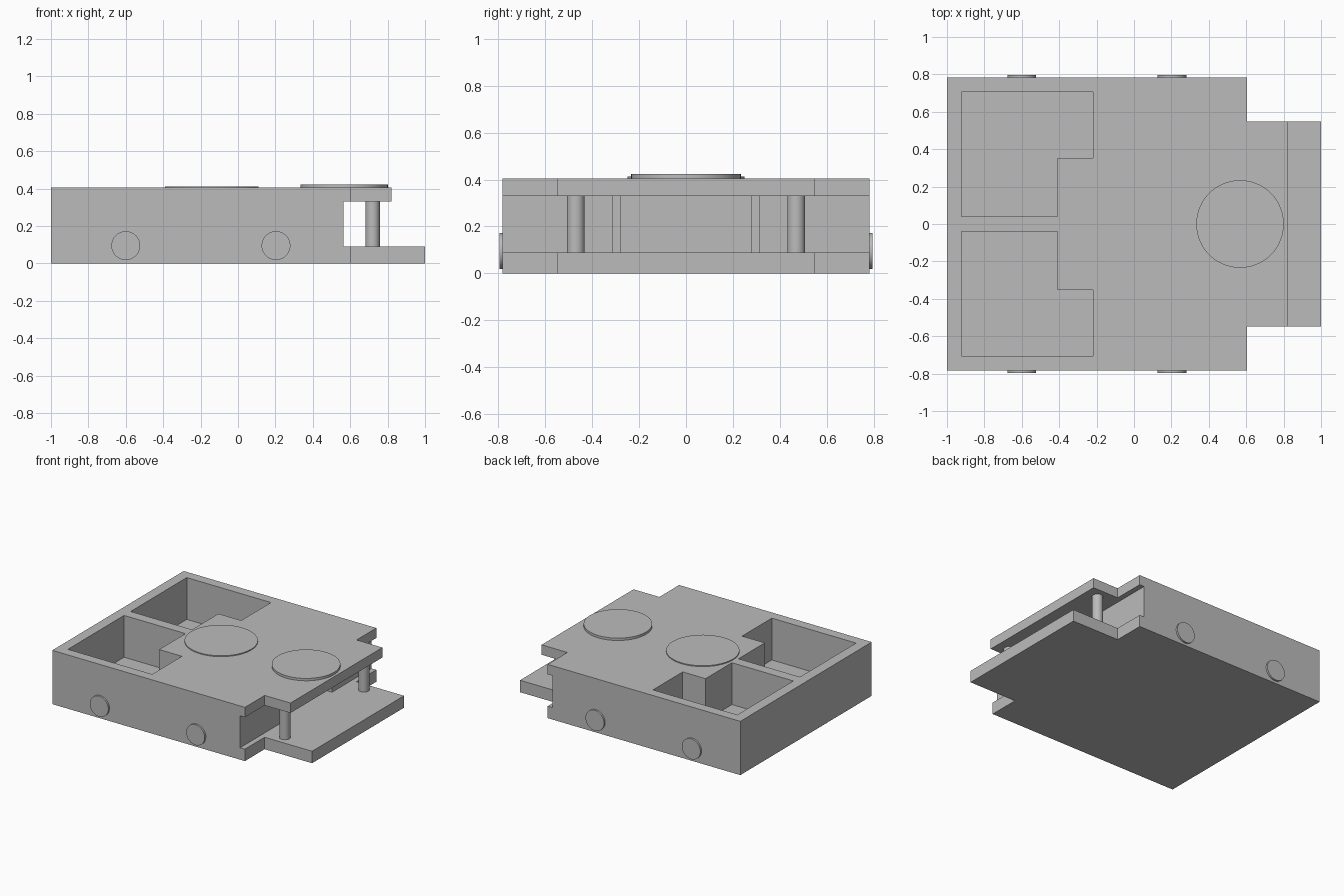
import bpy
import bmesh
from mathutils import Matrix, Vector

cube = bpy.data.objects.get("Cube")
if cube:
    bpy.data.objects.remove(cube, do_unlink=True)

grey = bpy.data.materials.new("plain_grey")
grey.use_nodes = True
colour = (0.5, 0.5, 0.5, 1)
grey.diffuse_color = colour
grey.node_tree.nodes["Principled BSDF"].inputs["Base Color"].default_value = colour


def finish(name, bm):
    bmesh.ops.recalc_face_normals(bm, faces=bm.faces)
    mesh = bpy.data.meshes.new(name)
    bm.to_mesh(mesh)
    bm.free()
    mesh.materials.append(grey)
    obj = bpy.data.objects.new(name, mesh)
    bpy.context.collection.objects.link(obj)
    return obj


def prism(name, outline, z0, z1):
    """Extrude a plan outline between two heights."""
    bm = bmesh.new()
    face = bm.faces.new([bm.verts.new((x, y, z0)) for x, y in outline])
    up = bmesh.ops.extrude_face_region(bm, geom=[face])["geom"]
    bmesh.ops.translate(bm, vec=(0, 0, z1 - z0),
                        verts=[v for v in up if isinstance(v, bmesh.types.BMVert)])
    return finish(name, bm)


def mirrored(half):
    """Close a half outline (y > 0) by reflecting it across the x axis."""
    return half + [(x, -y) for x, y in reversed(half)]


def cylinder(name, centre, radius, depth, axis="Z"):
    bm = bmesh.new()
    turn = Matrix.Rotation(1.5707963, 4, "X") if axis == "Y" else Matrix()
    bmesh.ops.create_cone(bm, cap_ends=True, segments=64, radius1=radius,
                          radius2=radius, depth=depth,
                          matrix=Matrix.Translation(Vector(centre)) @ turn)
    for f in bm.faces:
        f.smooth = len(f.verts) == 4
    for e in bm.edges:
        e.smooth = all(f.smooth for f in e.link_faces)
    return finish(name, bm)


FLOOR, CEILING, TOP = 0.09, 0.33, 0.405
WIDTH, TONGUE = 0.782, 0.547

# Main housing with a narrower tongue at the +x end
body = prism("housing", mirrored([(-1, WIDTH), (0.605, WIDTH),
                                  (0.605, TONGUE), (1, TONGUE)]), 0, TOP)

# Open gap between the plates, running into a stepped slot
cutters = [prism("gap_cutter", mirrored([(0.2, 0.278), (0.5, 0.278), (0.5, 0.312),
                                         (0.565, 0.312), (0.565, 1), (1.2, 1)]),
                 FLOOR, CEILING)]

# Shorter upper plate
cutters.append(prism("upper_plate_cutter", mirrored([(0.82, 1), (1.2, 1)]), 0.2, 0.6))

# Two L-shaped pockets
for side in (-1, 1):
    pocket = [(-0.922, 0.039), (-0.41, 0.039), (-0.41, 0.353),
              (-0.22, 0.353), (-0.22, 0.707), (-0.922, 0.707)]
    cutters.append(prism("pocket_cutter", [(x, side * y) for x, y in pocket], FLOOR, 0.6))

for cutter in cutters:
    cutter.hide_render = True
    mod = body.modifiers.new(cutter.name, "BOOLEAN")
    mod.operation = "DIFFERENCE"
    mod.solver = "EXACT"
    mod.object = cutter

# Bake the cuts and discard the cutters
bpy.context.view_layer.update()
graph = bpy.context.evaluated_depsgraph_get()
cut_mesh = bpy.data.meshes.new_from_object(body.evaluated_get(graph))
body.modifiers.clear()
body.data = cut_mesh
for cutter in cutters:
    bpy.data.objects.remove(cutter, do_unlink=True)

# Raised discs on the upper face
cylinder("end_disc", (0.567, 0, TOP + 0.009), 0.234, 0.018)
cylinder("middle_disc", (-0.14, 0, TOP + 0.003), 0.25, 0.008)

# Pillars between the plates and round side buttons
for side, label in ((-1, "front"), (1, "back")):
    cylinder(label + "_pillar", (0.72, side * 0.47, (FLOOR + CEILING) / 2),
             0.038, CEILING - FLOOR)
    for x in (-0.6, 0.203):
        cylinder(label + "_side_button", (x, side * 0.787, 0.095), 0.077, 0.018, "Y")
